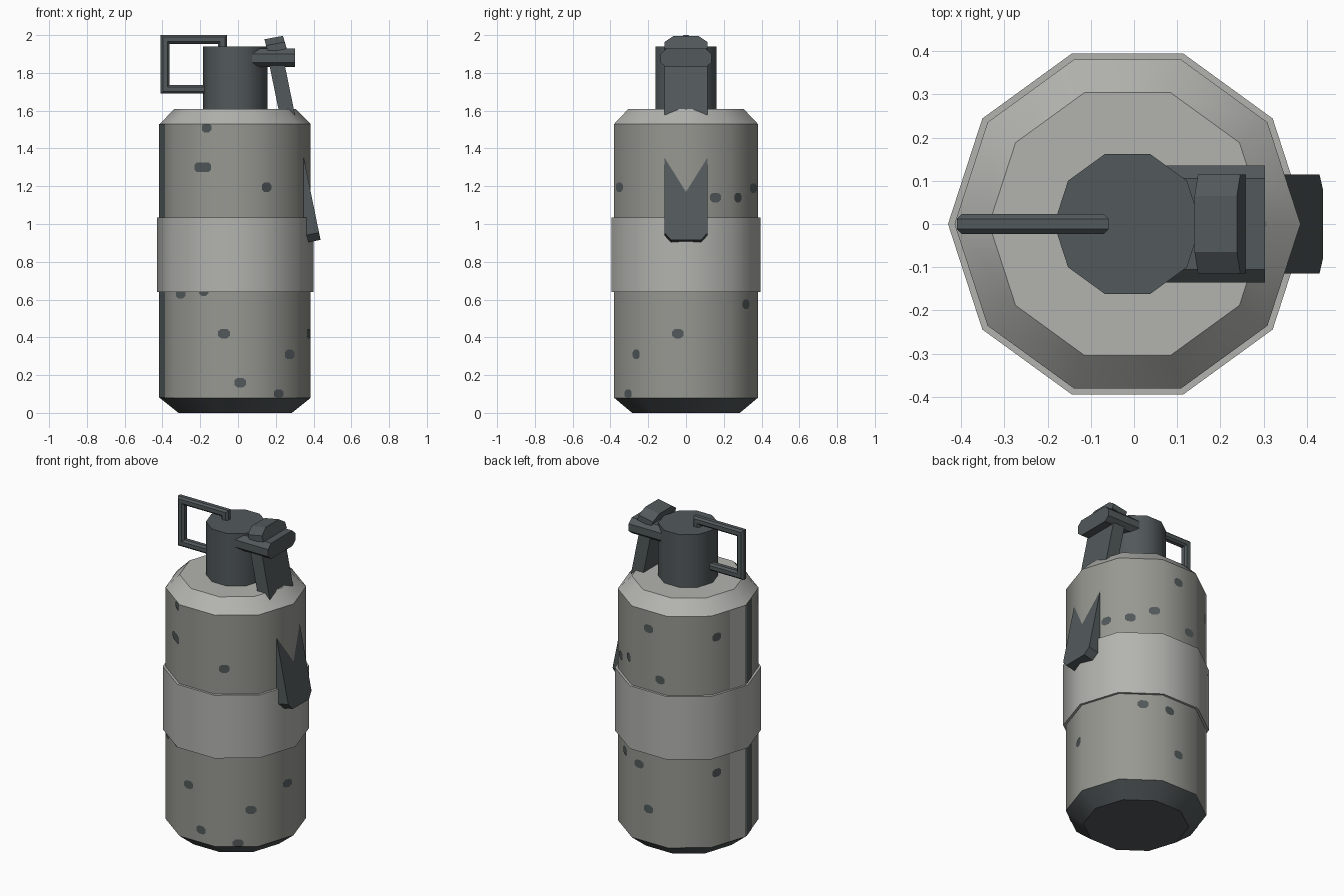
import bpy, bmesh
from math import sin, cos, pi, radians, floor
from mathutils import Vector

old = bpy.data.objects.get("Cube")
if old:
    bpy.data.objects.remove(old)

SIDES = 10
AXIS_X = -0.015
STEP = 2 * pi / SIDES


def material(name, colour):
    m = bpy.data.materials.new(name)
    m.use_nodes = True
    m.diffuse_color = (*colour, 1)
    bsdf = m.node_tree.nodes["Principled BSDF"]
    bsdf.inputs["Base Color"].default_value = (*colour, 1)
    bsdf.inputs["Roughness"].default_value = 0.8
    return m


body_grey = material("body grey", (0.31, 0.315, 0.285))
light_grey = material("light grey", (0.45, 0.45, 0.43))
dark_metal = material("dark metal", (0.085, 0.1, 0.105))


def finish(name, bm, mats, smooth=None):
    bmesh.ops.recalc_face_normals(bm, faces=bm.faces)
    mesh = bpy.data.meshes.new(name)
    bm.to_mesh(mesh)
    bm.free()
    obj = bpy.data.objects.new(name, mesh)
    bpy.context.collection.objects.link(obj)
    for m in mats:
        mesh.materials.append(m)
    if smooth:
        bpy.ops.object.select_all(action="DESELECT")
        obj.select_set(True)
        bpy.context.view_layer.objects.active = obj
        bpy.ops.object.shade_smooth_by_angle(angle=radians(smooth))
    return obj


def loft(name, rings, mats, smooth=None):
    """Skin a list of vertex rings and cap both ends."""
    bm = bmesh.new()
    loops = [[bm.verts.new(p) for p in ring] for ring in rings]
    n = len(loops[0])
    for a, b in zip(loops, loops[1:]):
        for i in range(n):
            j = (i + 1) % n
            bm.faces.new((a[i], a[j], b[j], b[i]))
    bm.faces.new(loops[0])
    bm.faces.new(loops[-1])
    return finish(name, bm, mats, smooth)


def lathe(name, profile, mats):
    rings = [[(AXIS_X + r * cos(i * STEP), r * sin(i * STEP), z)
              for i in range(SIDES)] for r, z in profile]
    return loft(name, rings, mats, 40)


def prism(name, outline, push, mats):
    outline = [Vector(p) for p in outline]
    return loft(name, [outline, [p + Vector(push) for p in outline]], mats)


# Canister body: dark base, grey wall, light shoulder and top
body = lathe("canister_body", [(0.3, 0), (0.4, 0.08), (0.4, 1.53), (0.32, 1.61)],
             [body_grey, light_grey, dark_metal])
for face in body.data.polygons:
    height = face.center.z
    face.material_index = 2 if height < 0.1 else 1 if height > 1.54 else 0

lathe("middle_band", [(0.415, 0.64), (0.415, 1.035)], [light_grey])
lathe("neck", [(0.17, 1.6), (0.17, 1.94)], [dark_metal])


# Thin painted plates lying on the flat sides of the wall
def wall_point(side, along, z):
    mid = (side + 0.5) * STEP
    out = 0.4 * cos(STEP / 2) + 0.003
    return (AXIS_X + out * cos(mid) - along * sin(mid),
            out * sin(mid) + along * cos(mid), z)


def plate(bm, side, outline):
    low, high = 0.081, 1.529
    pts = [(a, min(max(z, low), high)) for a, z in outline]
    bm.faces.new([bm.verts.new(wall_point(side, a, z)) for a, z in pts])


SPOTS = [(-112, 1.51), (-65, 1.195), (-99, 0.42), (-86, 0.16), (-42, 0.31),
         (-53, 0.1), (-6, 0.42), (-138, 0.63), (-115, 0.645), (24, 1.14),
         (45, 1.14), (66, 1.19), (89, 1.42), (101, 1.12), (149, 1.39),
         (56, 0.575), (79, 0.555), (89, 0.29), (149, 0.54)]
spots = bmesh.new()
for angle, z in SPOTS + [(-116, 1.3)]:
    side = floor(radians(angle) / STEP)
    along = 0.38 * sin(radians(angle) - (side + 0.5) * STEP)
    wide = 0.055 if z == 1.3 else 0.031
    plate(spots, side, [(along + sx * w, z + h) for sx, w, h in
                        ((-1, wide, -0.012), (-1, wide - 0.016, -0.025),
                         (1, wide - 0.016, -0.025), (1, wide, -0.012),
                         (1, wide, 0.012), (1, wide - 0.016, 0.025),
                         (-1, wide - 0.016, 0.025), (-1, wide, 0.012))])
finish("wall_spots", spots, [dark_metal])

half = 0.4 * sin(STEP / 2)
for name, side, start, end, mat in (("light_stripe", 4, 0.53, 1, light_grey),
                                    ("dark_stripe", 5, 0, 0.42, dark_metal)):
    stripe = bmesh.new()
    a, b = (half * (2 * t - 1) for t in (start, end))
    plate(stripe, side, [(a, 0), (b, 0), (b, 2), (a, 2)])
    finish(name, stripe, [mat])

# Pull ring: chamfered bar swept round mitred corners
R, C = 0.023, 0.012
section = [(-R, -C), (-C, -R), (C, -R), (R, -C), (R, C), (C, R), (-C, R), (-R, C)]
path = [(-0.15, 1.713, 0, -1), (-0.386, 1.713, -1, -1), (-0.386, 1.977, -1, 1),
        (-0.082, 1.977, 1, 1), (-0.082, 1.92, 1, 0)]
loft("pull_ring", [[(x + a * dx, b, z + a * dz) for a, b in section]
                   for x, z, dx, dz in path], [dark_metal])


# Lever: head block, slanted cap and long strap down the side
def mirrored(points):
    return points + [(x, -y, z) for x, y, z in reversed(points)]


prism("lever_head", mirrored([(0.07, 0.105, 1.83), (0.07, 0.135, 1.855),
                              (0.07, 0.135, 1.9), (0.07, 0.105, 1.928)]),
      (0.233, 0, 0), [dark_metal])
prism("lever_cap", mirrored([(0.16, 0.115, 1.91), (0.148, 0.115, 1.945),
                             (0.14, 0.065, 1.978)]),
      (0.098, 0, 0.018), [dark_metal])


def strap_point(y, z):
    return (0.25 + (1.83 - z) * 0.2045, y, z)


prism("lever_strap", mirrored([strap_point(0.115, 1.88), strap_point(0.115, 0.955),
                               strap_point(0.08, 0.916)]),
      (-0.078, 0, -0.016), [dark_metal])
